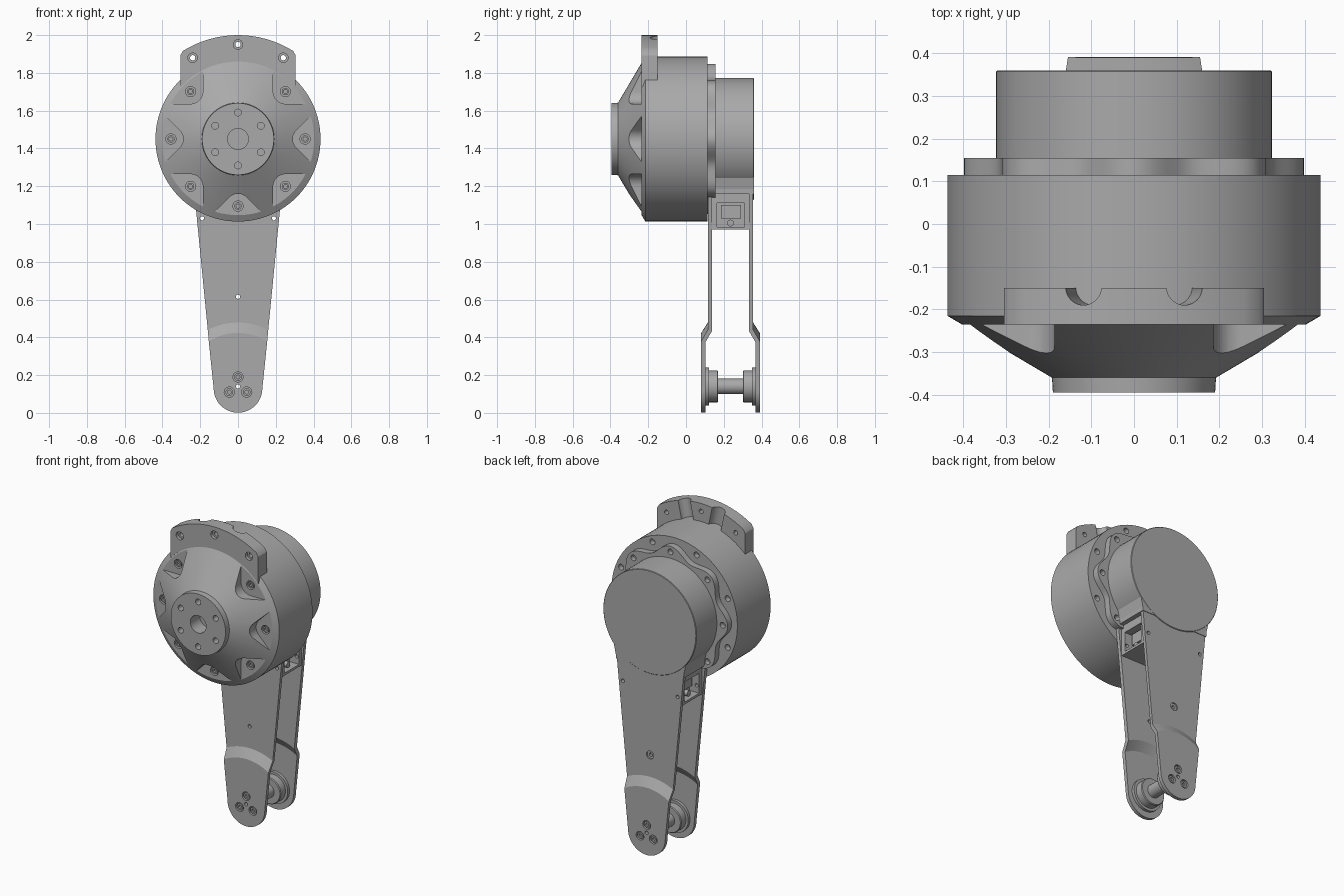
import bpy, bmesh
from math import sin, cos, pi, sqrt, radians
from mathutils import Matrix, Vector

cube = bpy.data.objects.get("Cube")
if cube:
    bpy.data.objects.remove(cube, do_unlink=True)

grey = bpy.data.materials.new("machined grey")
grey.use_nodes = True
COLOUR = (0.4, 0.4, 0.4, 1)
grey.diffuse_color = COLOUR
grey.node_tree.nodes["Principled BSDF"].inputs["Base Color"].default_value = COLOUR

AXIS = 1.45    # height of the motor axis
PIVOT = 0.13   # height of the lower pivot
MID = 0.2355   # mid plane between the two arm plates


def finish(name, bm):
    bmesh.ops.recalc_face_normals(bm, faces=bm.faces)
    mesh = bpy.data.meshes.new(name)
    bm.to_mesh(mesh)
    bm.free()
    mesh.materials.append(grey)
    ob = bpy.data.objects.new(name, mesh)
    bpy.context.collection.objects.link(ob)
    return ob


def activate(ob):
    bpy.ops.object.select_all(action='DESELECT')
    ob.select_set(True)
    bpy.context.view_layer.objects.active = ob


def smooth(ob):
    activate(ob)
    bpy.ops.object.shade_smooth_by_angle(angle=radians(30))


def add_prism(bm, pts, y0, y1):
    """Extrude an (x, z) outline along y."""
    a = [bm.verts.new((x, y0, z)) for x, z in pts]
    b = [bm.verts.new((x, y1, z)) for x, z in pts]
    bm.faces.new(a)
    bm.faces.new(b[::-1])
    for i in range(len(a)):
        j = (i + 1) % len(a)
        bm.faces.new((a[i], b[i], b[j], a[j]))


def circle(r, x=0, z=0, n=24):
    return [(x + r * cos(2 * pi * i / n), z + r * sin(2 * pi * i / n)) for i in range(n)]


def prisms(name, outlines, y0, y1):
    bm = bmesh.new()
    for pts in outlines:
        add_prism(bm, pts, y0, y1)
    return finish(name, bm)


def lathe(name, profile, z, n=96):
    """Revolve (radius, y) points around a y axis at height z."""
    bm = bmesh.new()
    rings = [[bm.verts.new((x, y, h)) for x, h in circle(r, 0, z, n)] for r, y in profile]
    for a, b in zip(rings, rings[1:]):
        for i in range(n):
            bm.faces.new((a[i], a[(i + 1) % n], b[(i + 1) % n], b[i]))
    bm.faces.new(rings[0])
    bm.faces.new(rings[-1])
    return finish(name, bm)


def box(name, x0, x1, y0, y1, z0, z1):
    return prisms(name, [[(x0, z0), (x1, z0), (x1, z1), (x0, z1)]], y0, y1)


def cut(ob, cutter):
    mod = ob.modifiers.new("cut", 'BOOLEAN')
    mod.operation = 'DIFFERENCE'
    mod.solver = 'EXACT'
    mod.object = cutter
    cutter.hide_render = True
    activate(ob)
    bpy.ops.object.modifier_apply(modifier=mod.name)
    bpy.data.objects.remove(cutter, do_unlink=True)


def holes(ob, spots, r, y0, y1):
    cut(ob, prisms("hole_cutter", [circle(r, x, z) for x, z in spots], y0, y1))


def polar(r, deg):
    return r * cos(radians(deg)), AXIS + r * sin(radians(deg))


# Gearbox body with conical front and output hub
body = lathe("gearbox_body", [(0.19, -0.395), (0.192, -0.36), (0.437, -0.215), (0.437, 0.115)], AXIS)


# Flared screw pockets around the cone, none behind the mounting tab
def pocket(deg):
    tip = [(0.355 + 0.065 * cos(radians(a)), 0.065 * sin(radians(a))) for a in range(135, 226, 10)]
    s = 0.43 - 0.263
    c, k = cos(radians(deg)), sin(radians(deg))
    return [(u * c - v * k, AXIS + u * k + v * c) for u, v in [(0.43, s)] + tip + [(0.43, -s)]]


pocket_angles = [a for a in range(0, 360, 45) if a != 90]
cut(body, prisms("pocket_cutter", [pocket(a) for a in pocket_angles], -0.235, -0.45))
pocket_spots = [polar(0.355, a) for a in pocket_angles]
holes(body, pocket_spots, 0.027, -0.205, -0.26)
holes(body, [(0, AXIS)], 0.055, -0.3, -0.45)
holes(body, [polar(0.14, a) for a in range(30, 390, 60)], 0.018, -0.35, -0.45)
rear_angles = [22.5 + 45 * i for i in range(8) if i not in (5, 6)]
holes(body, [polar(0.4, a) for a in rear_angles], 0.018, 0.08, 0.2)
smooth(body)

# Screws sitting in the pockets
screws = prisms("pocket_screws", [circle(0.019, x, z) for x, z in pocket_spots], -0.2, -0.232)
holes(screws, pocket_spots, 0.01, -0.22, -0.3)
smooth(screws)

# Mounting tab on top
outer = [polar(0.55, a) for a in range(58, 123, 4)]
inner = [polar(0.41, a) for a in range(132, 47, -4)]
outline = [(0.305, 1.893)] + outer + [(-0.305, 1.893), (-0.305, 1.724)] + inner + [(0.305, 1.724)]
tab = prisms("mounting_tab", [outline], -0.235, -0.15)
tab_spots = [(-0.24, 1.88), (0, 1.95), (0.24, 1.88)]
holes(tab, tab_spots, 0.014, -0.3, 0)
holes(tab, tab_spots, 0.025, -0.3, -0.215)
for side in (-1, 1):
    bm = bmesh.new()
    bmesh.ops.create_cone(bm, cap_ends=True, segments=32, radius1=0.043, radius2=0.043, depth=0.3,
                          matrix=Matrix.Translation(Vector((side * 0.115, -0.147, 1.97)))
                          @ Matrix.Rotation(side * 0.21, 4, 'Y'))
    cut(tab, finish("scallop_cutter", bm))
smooth(tab)

# Lobed rear flange
N = 160
lobes = [polar(0.372 + 0.026 * cos(8 * 2 * pi * i / N), 360 * i / N) for i in range(N)]
flange = prisms("rear_flange", [lobes], 0.11, 0.155)
holes(flange, [polar(0.363, a) for a in range(0, 360, 45) if a != 270], 0.018, 0.125, 0.2)
smooth(flange)

# Motor housing and the skirt that joins it to the arm
smooth(lathe("motor_housing", [(0.323, 0.115), (0.323, 0.357), (0.32, 0.36)], AXIS))
skirt = [(-0.235, 1.16), (0.235, 1.16), (0.236, 1.185), (0.25, 1.25), (-0.25, 1.25), (-0.236, 1.185)]
prisms("housing_skirt", [skirt], 0.116, 0.359)

# Spacer block between the plates, with side recesses
block = box("arm_spacer", -0.207, 0.207, 0.13, 0.34, 0.97, 1.17)
for s in (-1, 1):
    cut(block, box("recess_cutter", s * 0.14, s * 0.3, 0.165, 0.31, 0.985, 1.11))
    holes(block, [(s * 0.19, 1.03)], 0.011, 0, 0.5)
for s in (-1, 1):
    name = "left" if s > 0 else "right"
    box(name + "_recess_bracket", s * 0.13, s * 0.17, 0.185, 0.29, 1.03, 1.10)
    pin = prisms(name + "_recess_screw", [circle(0.018)], -0.13, -0.185)
    pin.rotation_euler = (0, 0, s * pi / 2)
    pin.location = (0, MID, 1.005)
    smooth(pin)


# Tapered arm plates, stepped outward near the pivot
def arm_plate(name, y_upper, y_lower):
    bm = bmesh.new()

    def row(d, y):
        half = 0.128 + 0.088 * d
        xs = [half * (i / 8 - 1) for i in range(17)]
        return [bm.verts.new((x, y, PIVOT + sqrt(d * d - x * x))) for x in xs]

    upper, lower = row(0.345, y_upper), row(0.29, y_lower)
    end = [bm.verts.new((0.129 * cos(a), y_lower, PIVOT - 0.129 * sin(a)))
           for a in [pi * i / 24 for i in range(25)]]
    top = [bm.verts.new((x, y_upper, 1.165)) for x in (0.231, -0.231)]
    bm.faces.new(lower + end)
    bm.faces.new(upper + top)
    for i in range(16):
        bm.faces.new((lower[i], lower[i + 1], upper[i + 1], upper[i]))
    ob = finish(name, bm)
    mod = ob.modifiers.new("thickness", 'SOLIDIFY')
    mod.thickness = 0.022
    mod.offset = 0
    mod.use_even_offset = True
    activate(ob)
    bpy.ops.object.modifier_apply(modifier=mod.name)
    holes(ob, [(0, 0.615), (0, 0.14), (-0.19, 1.03), (0.19, 1.03)], 0.011, 0, 0.5)
    return ob


bolt_spots = [(0, 0.19), (-0.046, 0.11), (0.046, 0.11)]
for name, s in (("front", -1), ("back", 1)):
    plate = arm_plate(name + "_arm_plate", MID + s * 0.109, MID + s * 0.144)
    holes(plate, bolt_spots, 0.027, MID + s * 0.1, MID + s * 0.2)
    if s > 0:
        holes(plate, [(0, 0.615)], 0.025, MID + 0.112, MID + 0.2)
    smooth(plate)
    bolts = prisms(name + "_pivot_bolts", [circle(0.02, x, z) for x, z in bolt_spots],
                   MID + s * 0.12, MID + s * 0.151)
    holes(bolts, bolt_spots, 0.01, MID + s * 0.14, MID + s * 0.2)
    smooth(bolts)
    # Stepped bearing boss inside the plate
    boss = lathe(name + "_bearing_boss", [(0.08, MID + s * 0.065), (0.084, MID + s * 0.07),
                 (0.084, MID + s * 0.115), (0.1, MID + s * 0.115), (0.1, MID + s * 0.138)], 0.14, 48)
    holes(boss, [(0, 0.14)], 0.011, 0, 0.5)
    smooth(boss)

# Pivot axle
axle = lathe("pivot_axle", [(0.041, MID - 0.08), (0.041, MID + 0.08)], 0.14, 40)
holes(axle, [(0, 0.14)], 0.011, 0, 0.5)
smooth(axle)
